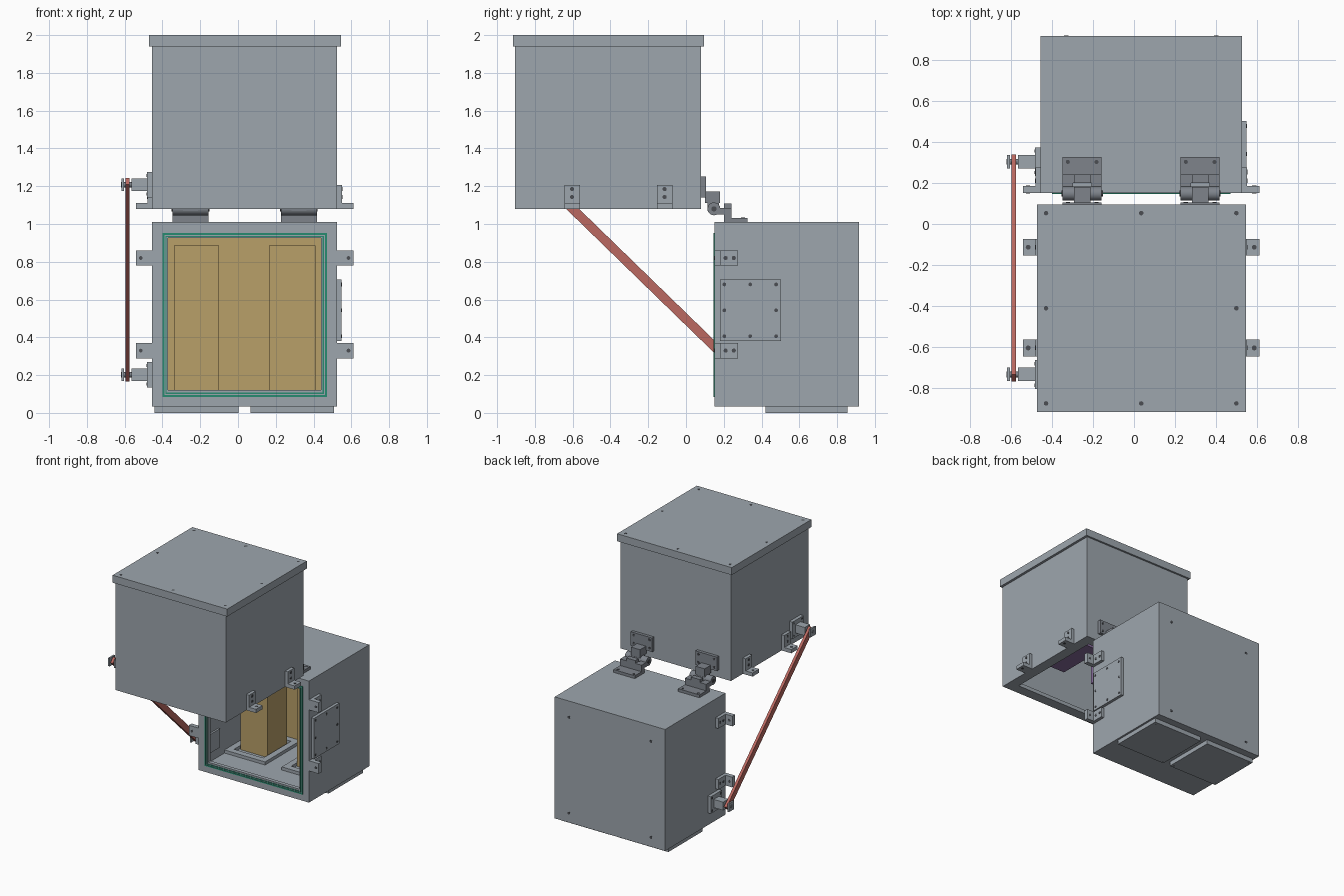
import bpy
import bmesh
import math
from mathutils import Matrix, Vector

old = bpy.data.objects.get("Cube")
if old:
    bpy.data.objects.remove(old)


def material(name, rgb):
    m = bpy.data.materials.new(name)
    m.use_nodes = True
    m.diffuse_color = (*rgb, 1)
    m.node_tree.nodes["Principled BSDF"].inputs["Base Color"].default_value = (*rgb, 1)
    return m


GREY = material("painted grey", (0.34, 0.38, 0.42))
STEEL = material("hinge grey", (0.21, 0.23, 0.26))
DARK = material("hole dark", (0.07, 0.075, 0.085))
TAN = material("tan", (0.48, 0.35, 0.14))
GREEN = material("gasket green", (0.02, 0.26, 0.16))
RED = material("strut red", (0.5, 0.14, 0.12))
PURPLE = material("purple", (0.24, 0.15, 0.33))


def finish(name, bm, mat):
    me = bpy.data.meshes.new(name)
    bm.to_mesh(me)
    bm.free()
    me.materials.append(mat)
    ob = bpy.data.objects.new(name, me)
    bpy.context.collection.objects.link(ob)
    return ob


def boxes(name, mat, *spans):
    """One object from boxes, each given as (x0, x1, y0, y1, z0, z1)."""
    bm = bmesh.new()
    for s in spans:
        lo, hi = Vector(s[0::2]), Vector(s[1::2])
        bmesh.ops.create_cube(bm, size=1, matrix=Matrix.Translation((lo + hi) / 2)
                              @ Matrix.Diagonal((*(hi - lo), 1)))
    return finish(name, bm, mat)


def ring(span, axis, t):
    """Four boxes framing a span, open along the axis, wall thickness t."""
    a, b = [i for i in range(3) if i != axis]
    out = []
    for side in (0, 1):
        s = list(span)
        s[2 * a + 1 - side] = s[2 * a + side] + (t if side == 0 else -t)
        out.append(s)
        s = list(span)
        s[2 * b + 1 - side] = s[2 * b + side] + (t if side == 0 else -t)
        s[2 * a] += t
        s[2 * a + 1] -= t
        out.append(s)
    return out


def discs(name, mat, points, axis, r=0.011, depth=0.006, sides=16):
    turn = {"X": Matrix.Rotation(math.pi / 2, 4, "Y"),
            "Y": Matrix.Rotation(math.pi / 2, 4, "X"), "Z": Matrix()}[axis]
    bm = bmesh.new()
    for p in points:
        bmesh.ops.create_cone(bm, cap_ends=True, segments=sides, radius1=r, radius2=r,
                              depth=depth, matrix=Matrix.Translation(p) @ turn)
    return finish(name, bm, mat)


X0, X1, MID = -0.455, 0.525, 0.035

# Lower cabinet, open to the front
boxes("cabinet_shell", GREY,
      *ring((X0, X1, 0.15, 0.915, 0.035, 1.01), 1, 0.055),
      *ring((X0 + 0.05, X1 - 0.05, 0.15, 0.18, 0.085, 0.96), 1, 0.035),
      (X0 + 0.055, X1 - 0.055, 0.87, 0.915, 0.09, 0.955))
boxes("gasket", GREEN,
      *ring((-0.40, 0.47, 0.146, 0.15, 0.085, 0.953), 1, 0.01),
      *ring((-0.384, 0.454, 0.146, 0.15, 0.101, 0.937), 1, 0.006))
boxes("back_lining", TAN, (-0.4, 0.47, 0.855, 0.87, 0.09, 0.955))
boxes("inner_mount_plate", GREY, (-0.4, -0.385, 0.2, 0.32, 0.17, 0.32))
discs("cabinet_back_screws", DARK,
      [(x, 0.914, z) for x in (-0.33, 0.40) for z in (0.11, 0.88)], "Y")

# Two towers on framed floor plates, with hatches below
for side, x0, x1 in (("right", -0.34, -0.10), ("left", 0.165, 0.41)):
    mid = (x0 + x1) / 2
    boxes(side + "_tower", TAN, (x0, x1, 0.515, 0.765, 0.09, 0.885))
    boxes(side + "_floor_frame", GREY,
          *ring((mid - 0.18, mid + 0.18, 0.40, 0.85, 0.09, 0.115), 2, 0.05))
    boxes(side + "_hatch", GREY, (mid - 0.222, mid + 0.222, 0.42, 0.855, 0, 0.036))
    discs(side + "_hatch_screws", DARK,
          [(mid + dx, y, 0.001) for dx in (-0.2, 0.2) for y in (0.44, 0.835)], "Z", 0.008, 0.002)
    boxes(side + "_lid_block", PURPLE, (x0, x1, -0.62, -0.2, 1.21, 1.94))

# Raised lid, open below, with its cover plate
boxes("lid_shell", GREY,
      *ring((X0, X1, -0.905, 0.08, 1.08, 1.945), 2, 0.055),
      *ring((X0 + 0.05, X1 - 0.05, -0.855, 0.03, 1.08, 1.11), 2, 0.035))
boxes("cover_plate", GREY, (-0.472, 0.545, -0.915, 0.095, 1.94, 2.0))
discs("cover_screws", DARK,
      [(MID + i * 0.463, -0.41 + j * 0.463, 1.998) for i in (-1, 0, 1) for j in (-1, 0, 1)
       if (i, j) != (0, 0) and (i == 0) + (j == 0) < 2], "Z", 0.011, 0.005)

# Side access plate
boxes("access_plate", GREY, (X1, 0.548, 0.18, 0.502, 0.38, 0.705))
discs("access_plate_screws", DARK,
      [(0.547, 0.34 + i * 0.137, 0.543 + j * 0.137) for i in (-1, 0, 1) for j in (-1, 0, 1)
       if (i, j) != (0, 0)], "X", 0.01)

# Angle brackets on both sides of cabinet and lid
for side, s in (("left", 1), ("right", -1)):
    def span(a, b):
        return tuple(sorted((MID + s * (0.49 + a), MID + s * (0.49 + b))))
    leaf, flange, hole_x = span(0, 0.025), span(0, 0.086), MID + s * 0.55
    face_x = MID + s * 0.514
    for level, z in (("lower", 0.33), ("upper", 0.82)):
        name = f"{side}_{level}_cabinet_bracket"
        boxes(name, GREY, (*leaf, 0.185, 0.275, z - 0.041, z + 0.041),
              (*flange, 0.15, 0.185, z - 0.041, z + 0.041))
        discs(name + "_holes", DARK, [(face_x, y, z) for y in (0.21, 0.253)], "X")
        discs(name + "_flange_hole", DARK, [(hole_x, 0.1675, z)], "Y", 0.01, 0.038)
    for level, y in (("front", -0.603), ("rear", -0.113)):
        name = f"{side}_{level}_lid_bracket"
        boxes(name, GREY, (*leaf, y - 0.041, y + 0.041, 1.11, 1.207),
              (*flange, y - 0.041, y + 0.041, 1.08, 1.11))
        discs(name + "_holes", DARK, [(face_x, y, z) for z in (1.143, 1.185)], "X")
        discs(name + "_flange_hole", DARK, [(hole_x, y, 1.095)], "Z", 0.012, 0.033)

# Hinges
for side, x in (("right", -0.252), ("left", 0.322)):
    w = 0.095
    boxes(side + "_hinge_lower_leaf", STEEL, (x - w, x + w, 0.2, 0.325, 1.01, 1.033),
          (x - w, x - 0.045, 0.145, 0.24, 1.05, 1.085),
          (x + 0.045, x + w, 0.145, 0.24, 1.05, 1.085),
          (x - w, x + w, 0.2, 0.24, 1.03, 1.085),
          (x - 0.04, x + 0.04, 0.2, 0.24, 1.08, 1.108))
    boxes(side + "_hinge_upper_leaf", STEEL, (x - w, x + w, 0.08, 0.105, 1.14, 1.252),
          (x - 0.04, x + 0.04, 0.1, 0.18, 1.11, 1.172),
          (x - 0.04, x + 0.04, 0.115, 0.175, 1.07, 1.12))
    for part, r, length in (("knuckle", 0.034, 2 * w), ("pin", 0.014, 2 * w + 0.01)):
        ob = discs(f"{side}_hinge_{part}", STEEL if part == "knuckle" else DARK,
                   [(x, 0.148, 1.08)], "X", r, length, 28)
        bpy.ops.object.select_all(action="DESELECT")
        ob.select_set(True)
        bpy.context.view_layer.objects.active = ob
        bpy.ops.object.shade_smooth_by_angle()
    discs(side + "_hinge_floor_holes", DARK,
          [(x + d, 0.302, 1.032) for d in (-0.07, 0.07)], "Z", 0.01)
    discs(side + "_hinge_wall_holes", DARK,
          [(x + d, 0.104, z) for d in (-0.07, 0.07) for z in (1.165, 1.23)], "Y", 0.01)

# Strut mounts and the diagonal strut
ends = {"lower": Vector((-0.585, 0.303, 0.202)), "upper": Vector((-0.585, -0.732, 1.208))}
for level, p in ends.items():
    y, z = p.y, p.z
    boxes(level + "_strut_mount", GREY, (-0.482, X0, y - 0.07, y + 0.07, z - 0.068, z + 0.068),
          (-0.565, -0.48, y - 0.033, y + 0.033, z - 0.033, z + 0.033),
          (-0.617, -0.604, y - 0.033, y + 0.033, z - 0.033, z + 0.033))
    discs(level + "_strut_pin", STEEL, [(-0.59, y, z)], "X", 0.014, 0.06)
    discs(level + "_mount_screws", DARK,
          [(-0.481, y + a, z + b) for a in (-0.052, 0.052) for b in (-0.05, 0.05)], "X", 0.008)

run = ends["upper"] - ends["lower"]
half = run.length / 2 + 0.025
strut = boxes("strut", RED, (-0.011, 0.011, -half, half, -0.024, 0.024))
strut.location = (ends["upper"] + ends["lower"]) / 2
strut.rotation_euler.x = math.atan2(run.z, run.y)
